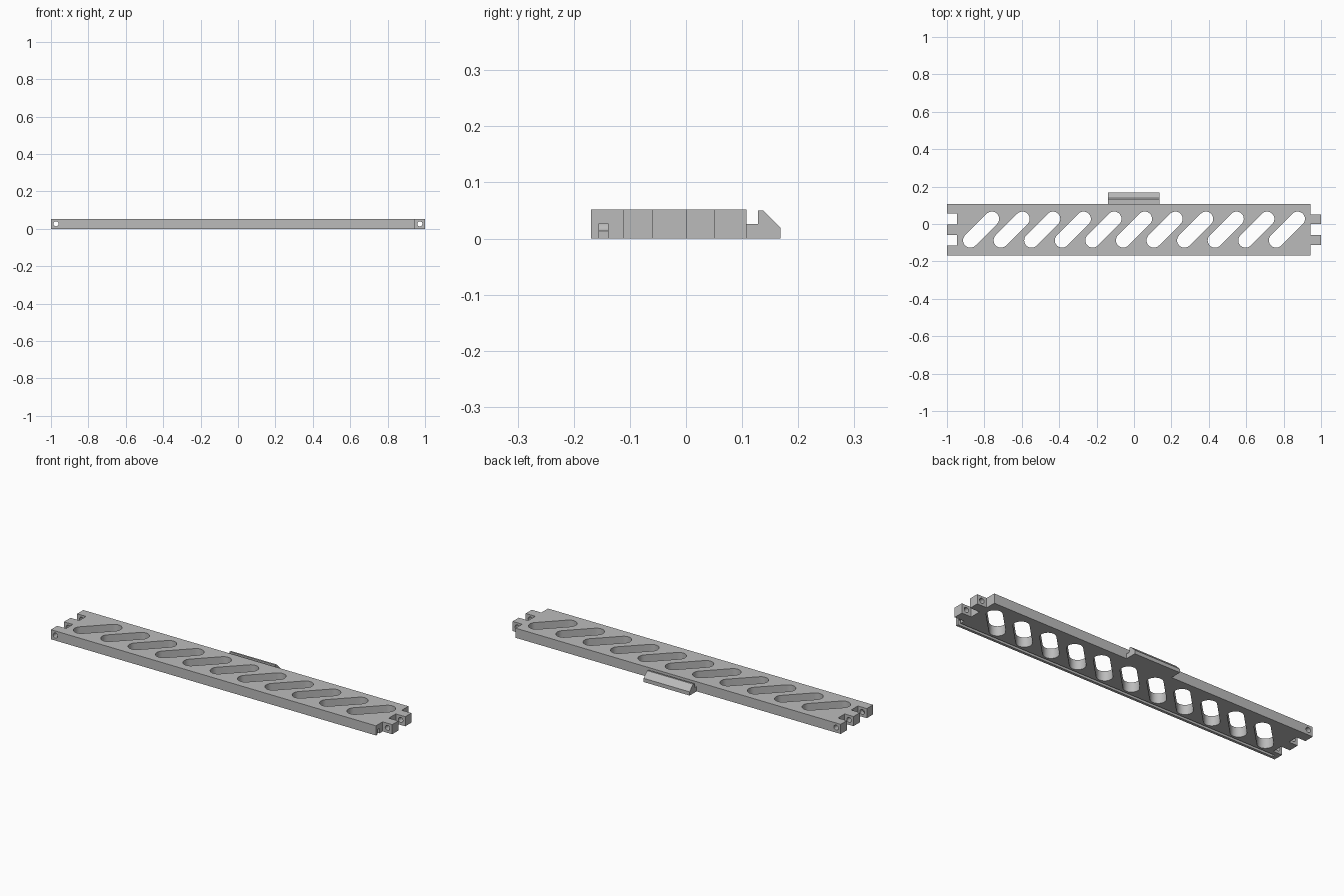
import bpy, bmesh, math
from mathutils import Vector

if "Cube" in bpy.data.objects:
    bpy.data.objects.remove(bpy.data.objects["Cube"])

GREY = bpy.data.materials.new("light grey plastic")
GREY.diffuse_color = (0.5, 0.5, 0.5, 1)
GREY.use_nodes = True
GREY.node_tree.nodes["Principled BSDF"].inputs["Base Color"].default_value = GREY.diffuse_color

H = 0.052                    # panel thickness
FRONT, BACK = -0.169, 0.108  # panel edges in y
PIN_Z, PIN_R = 0.027, 0.0135


def prism(bm, points, direction):
    """Close a 3D outline and extrude it along a direction."""
    face = bm.faces.new([bm.verts.new(p) for p in points])
    ext = bmesh.ops.extrude_face_region(bm, geom=[face])
    verts = [v for v in ext["geom"] if isinstance(v, bmesh.types.BMVert)]
    bmesh.ops.translate(bm, verts=verts, vec=Vector(direction))


def box(bm, x0, x1, y0, y1, z0, z1):
    prism(bm, [(x0, y0, z0), (x1, y0, z0), (x1, y1, z0), (x0, y1, z0)], (0, 0, z1 - z0))


def finish(bm, name):
    bmesh.ops.recalc_face_normals(bm, faces=bm.faces)
    mesh = bpy.data.meshes.new(name)
    bm.to_mesh(mesh)
    bm.free()
    mesh.materials.append(GREY)
    obj = bpy.data.objects.new(name, mesh)
    bpy.context.collection.objects.link(obj)
    return obj


def cut(target, cutter):
    mod = target.modifiers.new("cut", "BOOLEAN")
    mod.operation, mod.solver, mod.object = "DIFFERENCE", "EXACT", cutter
    bpy.context.view_layer.objects.active = target
    bpy.ops.object.modifier_apply(modifier=mod.name)
    bpy.data.objects.remove(cutter)


# Panel outline: two hinge tabs on the right, two matching notches on the left
outline = [(-1, FRONT), (0.943, FRONT)]
for y0, y1 in ((-0.112, -0.06), (0.0, 0.052)):
    outline += [(0.943, y0), (1, y0), (1, y1), (0.943, y1)]
outline += [(0.943, BACK), (-1, BACK)]
for y1, y0 in ((0.055, -0.002), (-0.058, -0.115)):
    outline += [(-1, y1), (-0.947, y1), (-0.947, y0), (-1, y0)]
bm = bmesh.new()
prism(bm, [(x, y, 0) for x, y in outline], (0, 0, H))
panel = finish(bm, "slotted_panel")

# Eleven diagonal drain slots with round ends
bm = bmesh.new()
for i in range(11):
    cx, cy, d, r = (i - 5) * 0.1635, -0.03, 0.0575, 0.039
    pts = []
    for side, start in ((1, -45), (-1, 135)):
        for k in range(17):
            a = math.radians(start + k * 180 / 16)
            pts.append((cx + side * d + r * math.cos(a), cy + side * d + r * math.sin(a), -0.05))
    prism(bm, pts, (0, 0, 0.2))
cut(panel, finish(bm, "slot_cutter"))

# Underside groove that receives the neighbouring clip
bm = bmesh.new()
box(bm, -0.975, 1.1, -0.155, -0.139, -0.05, 0.027)
cut(panel, finish(bm, "groove_cutter"))

# Hinge pin holes through lugs and tabs
bm = bmesh.new()
for x in (-0.973, 0.972):
    ring = [(x + PIN_R * math.cos(k * math.tau / 24), -0.3, PIN_Z + PIN_R * math.sin(k * math.tau / 24))
            for k in range(24)]
    prism(bm, ring, (0, 0.6, 0))
cut(panel, finish(bm, "pin_cutter"))

# Snap clip on the back edge
hook = [(BACK, 0), (0.168, 0), (0.168, 0.02), (0.138, 0.05),
        (0.128, 0.05), (0.128, 0.026), (BACK, 0.026)]
bm = bmesh.new()
prism(bm, [(-0.139, y, z) for y, z in hook], (0.275, 0, 0))
clip = finish(bm, "snap_clip")

# Smooth the round walls, keep the corners sharp
for obj in (panel, clip):
    bpy.ops.object.select_all(action="DESELECT")
    obj.select_set(True)
    bpy.context.view_layer.objects.active = obj
    bpy.ops.object.shade_smooth_by_angle(angle=math.radians(30))
